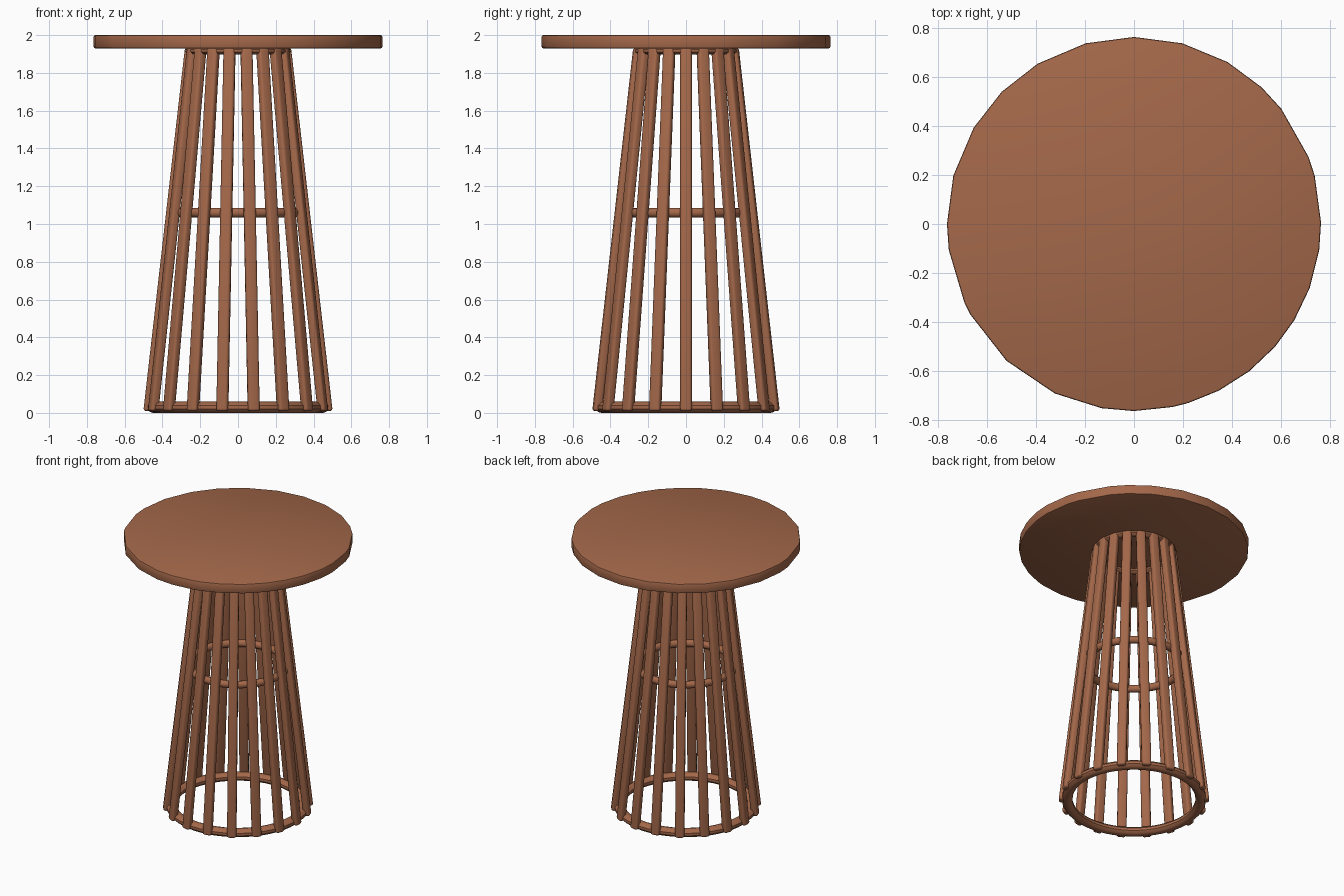
import bpy
import bmesh
from math import cos, sin, pi, radians

if "Cube" in bpy.data.objects:
    bpy.data.objects.remove(bpy.data.objects["Cube"], do_unlink=True)

COLOR = (0.37, 0.138, 0.068, 1)
wood = bpy.data.materials.new("warm brown wood")
wood.use_nodes = True
wood.diffuse_color = COLOR
bsdf = wood.node_tree.nodes["Principled BSDF"]
bsdf.inputs["Base Color"].default_value = COLOR
bsdf.inputs["Roughness"].default_value = 0.7

SLATS = 18


def to_mesh(name, bm, sharp=40):
    """Turn a bmesh into a smooth-shaded wooden mesh."""
    bmesh.ops.recalc_face_normals(bm, faces=bm.faces[:])
    mesh = bpy.data.meshes.new(name)
    bm.to_mesh(mesh)
    bm.free()
    mesh.materials.append(wood)
    mesh.shade_smooth()
    mesh.set_sharp_from_angle(angle=radians(sharp))
    return mesh


def place(name, mesh, turn=0):
    obj = bpy.data.objects.new(name, mesh)
    obj.rotation_euler.z = turn
    bpy.context.collection.objects.link(obj)
    return obj


def ring(name, radius, z, half_width, half_height, steps=54, sides=10):
    """Closed hoop with an oval cross-section."""
    bm = bmesh.new()
    rows = []
    for i in range(steps):
        a = 2 * pi * i / steps
        row = []
        for j in range(sides):
            b = 2 * pi * (j + 0.5) / sides
            r = radius + half_width * cos(b)
            row.append(bm.verts.new((r * cos(a), r * sin(a), z + half_height * sin(b))))
        rows.append(row)
    for i in range(steps):
        p, q = rows[i], rows[(i + 1) % steps]
        for j in range(sides):
            k = (j + 1) % sides
            bm.faces.new((p[j], q[j], q[k], p[k]))
    return place(name, to_mesh(name, bm))


# Round top with uneven facets around the rim
RIM = [0.5, 15, 21, 38, 47, 60, 75, 90, 105, 121, 135, 149, 165, 180, 188,
       205, 209, 227, 245, 260, 270, 282, 287, 297, 308, 319, 329, 340, 352]
bm = bmesh.new()
base = bm.faces.new([bm.verts.new((0.764 * cos(radians(d)), 0.764 * sin(radians(d)), 1.93))
                     for d in RIM])
lid = bmesh.ops.extrude_face_region(bm, geom=[base])["geom"]
bmesh.ops.translate(bm, vec=(0, 0, 0.07),
                    verts=[v for v in lid if isinstance(v, bmesh.types.BMVert)])
caps = [e for e in bm.edges if abs(e.verts[0].co.z - e.verts[1].co.z) < 0.001]
bmesh.ops.bevel(bm, geom=caps, offset=0.008, segments=2, profile=0.5, affect='EDGES')
place("table_top", to_mesh("table_top", bm))

# Leaning slat with rounded edges, shared by every position
bm = bmesh.new()
bmesh.ops.create_cube(bm, size=1)
for v in bm.verts:
    low = v.co.z < 0
    v.co = ((0.478 if low else 0.258) + v.co.x * 0.046,
            v.co.y * 0.062,
            0.01 if low else 1.932)
bmesh.ops.bevel(bm, geom=bm.edges[:], offset=0.014, segments=3, profile=0.5, affect='EDGES')
slat = to_mesh("slat", bm)
for i in range(SLATS):
    place(f"slat_{i + 1}", slat, 2 * pi * i / SLATS)

# Hoops that hold the slats together
ring("bottom_ring", 0.445, 0.029, 0.036, 0.03)
ring("middle_ring", 0.327, 1.06, 0.025, 0.026)
ring("top_ring", 0.252, 1.917, 0.028, 0.02)
